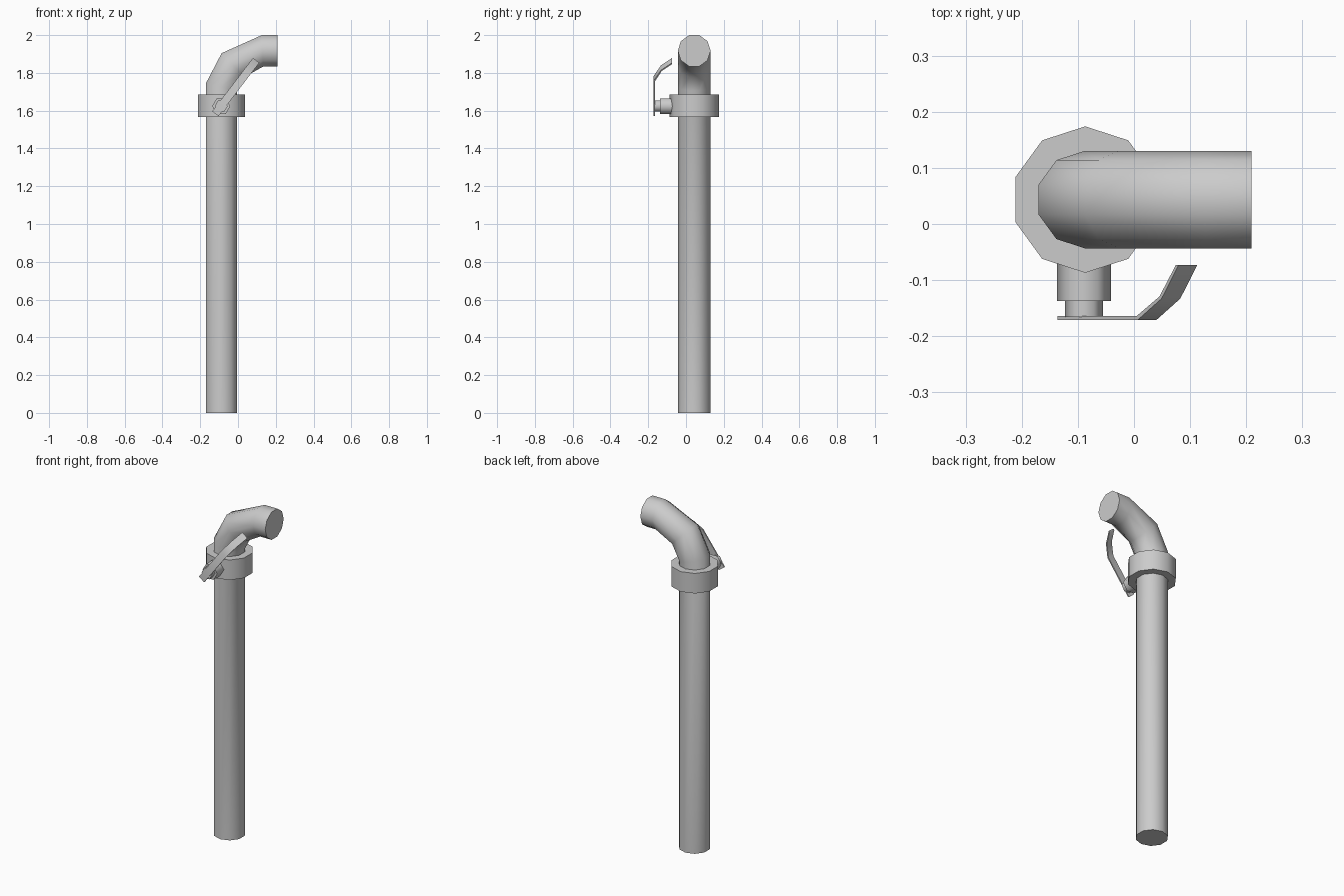
import bpy, bmesh
from math import sin, cos, radians, tau
from mathutils import Vector

if "Cube" in bpy.data.objects:
    bpy.data.objects.remove(bpy.data.objects["Cube"])

CX, CY = -0.087, 0.0435          # pipe axis
HUB = Vector((-0.089, 0, 1.624))  # valve axis


def loft(name, rings, smooth=65):
    """Skin a list of equal-length vertex rings and cap both ends."""
    bm = bmesh.new()
    loops = [[bm.verts.new(p) for p in ring] for ring in rings]
    n = len(loops[0])
    for a, b in zip(loops, loops[1:]):
        for i in range(n):
            j = (i + 1) % n
            bm.faces.new((a[i], a[j], b[j], b[i]))
    bm.faces.new(loops[0])
    bm.faces.new(loops[-1])
    bmesh.ops.recalc_face_normals(bm, faces=bm.faces)
    mesh = bpy.data.meshes.new(name)
    bm.to_mesh(mesh)
    bm.free()
    obj = bpy.data.objects.new(name, mesh)
    bpy.context.collection.objects.link(obj)
    bpy.ops.object.select_all(action='DESELECT')
    obj.select_set(True)
    bpy.context.view_layer.objects.active = obj
    bpy.ops.object.shade_smooth_by_angle(angle=radians(smooth))
    return obj


def ring(center, u, v, r, n):
    return [Vector(center) + r * (cos(tau * i / n) * Vector(u) + sin(tau * i / n) * Vector(v))
            for i in range(n)]


def pipe_ring(x, z, angle, r=0.087, stretch=1.0):
    """Ten-sided ring whose outer side points along 'angle' in the xz plane."""
    a = radians(angle)
    v = Vector((cos(a), 0, sin(a))) * stretch
    return ring((x, CY, z), (0, 1, 0), v, r, 10)


# Standpipe with the bent spout
loft("pipe", [pipe_ring(CX, 0, 180),
              pipe_ring(CX, 1.725, 166.5, stretch=1.03),
              pipe_ring(-0.026, 1.841, 133.5, stretch=1.06),
              pipe_ring(0.13, 1.917, 93),
              pipe_ring(0.209, 1.917, 90)])

# Collar around the pipe
loft("collar", [pipe_ring(CX, z, 180, r=0.1305) for z in (1.567, 1.686)])

# Hexagonal valve body and stem
for name, r, y0, y1 in (("valve_body", 0.048, -0.04, -0.137),
                        ("valve_stem", 0.034, -0.13, -0.166)):
    loft(name, [ring((HUB.x, y, HUB.z), (1, 0, 0), (0, 0, 1), r, 6) for y in (y0, y1)])

# Lever: flat strip that curls back towards the spout
along = Vector((0.607, 0, 0.795))
across = Vector((0.795, 0, -0.607)) * 0.021
profile = [  # (distance from hub, outer y, inner distance, inner y)
    (-0.051, -0.171, -0.051, -0.164),
    (0.185, -0.171, 0.182, -0.164),
    (0.255, -0.133, 0.249, -0.129),
    (0.305, -0.073, 0.297, -0.073)]
sections = []
for s0, y0, s1, y1 in profile:
    outer = HUB + along * s0 + Vector((0, y0, 0))
    inner = HUB + along * s1 + Vector((0, y1, 0))
    sections.append([outer - across, outer + across, inner + across, inner - across])
loft("lever", sections)
